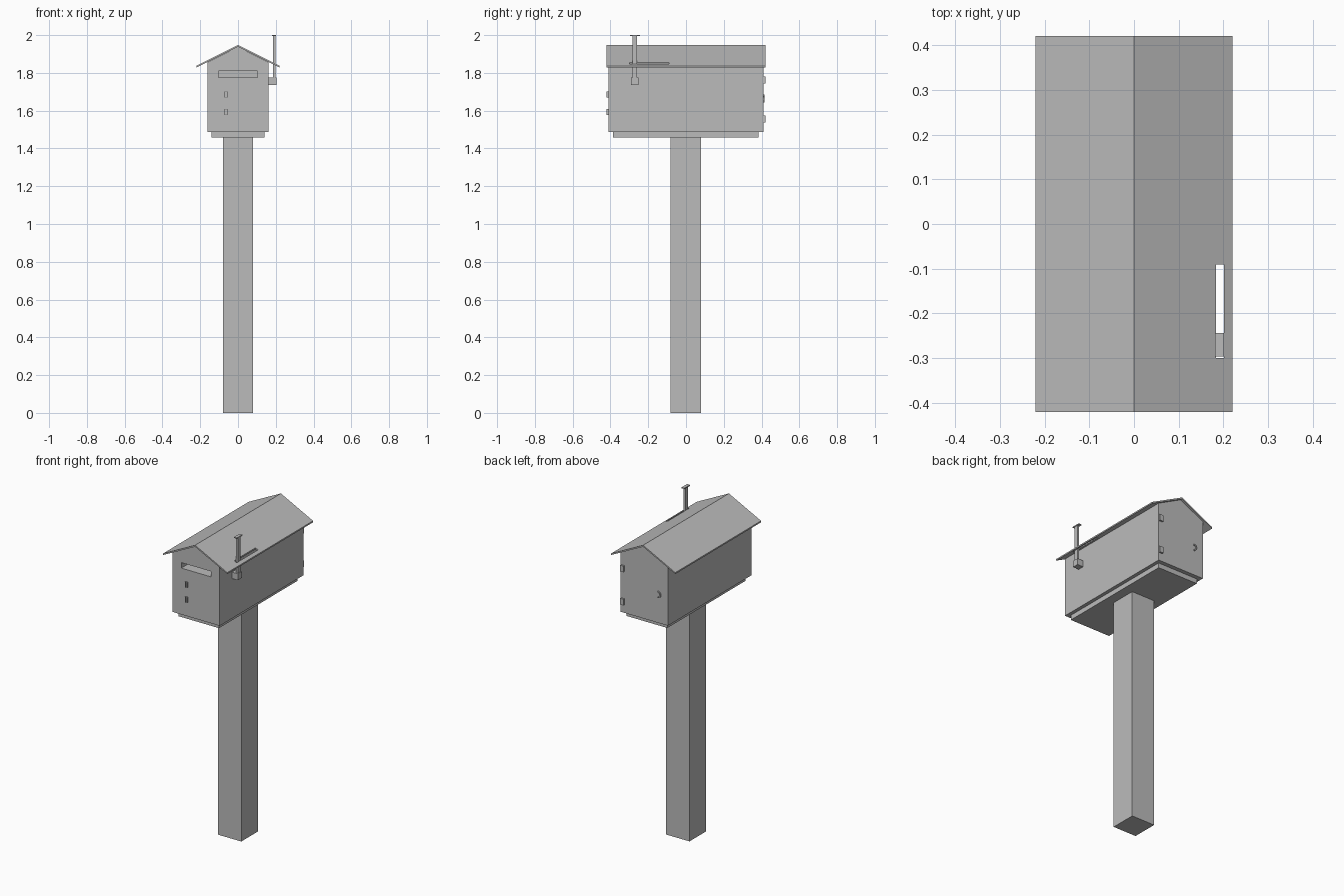
import bpy, bmesh, math

cube = bpy.data.objects.get("Cube")
if cube:
    bpy.data.objects.remove(cube, do_unlink=True)

# Single flat colour
grey = bpy.data.materials.new("plain_grey")
grey.use_nodes = True
grey.diffuse_color = (0.5, 0.5, 0.5, 1)
grey.node_tree.nodes["Principled BSDF"].inputs["Base Color"].default_value = (0.5, 0.5, 0.5, 1)


def finish(name, bm):
    bmesh.ops.recalc_face_normals(bm, faces=bm.faces)
    mesh = bpy.data.meshes.new(name)
    bm.to_mesh(mesh)
    bm.free()
    mesh.materials.append(grey)
    obj = bpy.data.objects.new(name, mesh)
    bpy.context.collection.objects.link(obj)
    return obj


def box(name, x, y, z):
    """Box from (min, max) ranges on each axis."""
    bm = bmesh.new()
    bmesh.ops.create_cube(bm, size=1)
    for v in bm.verts:
        v.co = [r[0] + (c + 0.5) * (r[1] - r[0]) for c, r in zip(v.co, (x, y, z))]
    return finish(name, bm)


def prism(name, profile, y0, y1):
    """Extrude an x-z profile along y."""
    bm = bmesh.new()
    face = bm.faces.new([bm.verts.new((x, y0, z)) for x, z in profile])
    out = bmesh.ops.extrude_face_region(bm, geom=[face])
    moved = [g for g in out["geom"] if isinstance(g, bmesh.types.BMVert)]
    bmesh.ops.translate(bm, verts=moved, vec=(0, y1 - y0, 0))
    return finish(name, bm)


def cut(obj, cutter):
    """Subtract the cutter and remove it."""
    cutter.hide_render = True
    mod = obj.modifiers.new("slot", "BOOLEAN")
    mod.operation = "DIFFERENCE"
    mod.solver = "EXACT"
    mod.object = cutter
    bpy.context.view_layer.objects.active = obj
    bpy.ops.object.modifier_apply(modifier=mod.name)
    bpy.data.objects.remove(cutter, do_unlink=True)


# Post and floor plate
box("post", (-0.08, 0.08), (-0.082, 0.08), (0, 1.457))
box("floor_plate", (-0.14, 0.14), (-0.386, 0.383), (1.457, 1.487))

# Gabled body with a letter slot in the front
body = prism("body", [(-0.162, 1.487), (0.162, 1.487), (0.162, 1.856),
                      (0, 1.938), (-0.162, 1.856)], -0.411, 0.409)
cut(body, box("letter_slot_cutter", (-0.102, 0.102), (-0.5, -0.351), (1.775, 1.809)))

# Thin roof with a slot for the flag
roof = prism("roof", [(-0.221, 1.837), (0, 1.948), (0.221, 1.837),
                      (0.221, 1.828), (0, 1.938), (-0.221, 1.828)], -0.421, 0.421)
cut(roof, box("flag_slot_cutter", (0.184, 0.201), (-0.3, -0.091), (1.8, 1.9)))

# Flag: mount block, arm and cap
box("flag_mount", (0.162, 0.203), (-0.291, -0.252), (1.735, 1.775))
box("flag_arm", (0.186, 0.198), (-0.284, -0.26), (1.77, 1.995))
box("flag_cap", (0.181, 0.201), (-0.297, -0.244), (1.994, 2.0))

# Front brackets: two thin bars joined by a backing strip
for level, z in (("lower", 1.592), ("upper", 1.685)):
    for side, x in (("right", -0.068), ("left", -0.058)):
        box(f"{level}_bracket_bar_{side}", (x - 0.003, x + 0.003),
            (-0.421, -0.411), (z - 0.016, z + 0.016))
    box(f"{level}_bracket_strip", (-0.066, -0.06), (-0.415, -0.411), (z - 0.016, z + 0.016))

# Back door hinges
for level, z in (("lower", 1.556), ("upper", 1.762)):
    box(f"{level}_hinge", (0.137, 0.161), (0.409, 0.42), (z - 0.019, z + 0.019))

# Back door handle: flat half ring
arc = [math.radians(90 + 180 * i / 10) for i in range(11)]
outline = [(-0.095 + 0.021 * math.cos(a), 1.664 + 0.021 * math.sin(a)) for a in arc]
outline += [(-0.095 + 0.014 * math.cos(a), 1.664 + 0.014 * math.sin(a)) for a in reversed(arc)]
prism("door_handle", outline, 0.409, 0.416)
